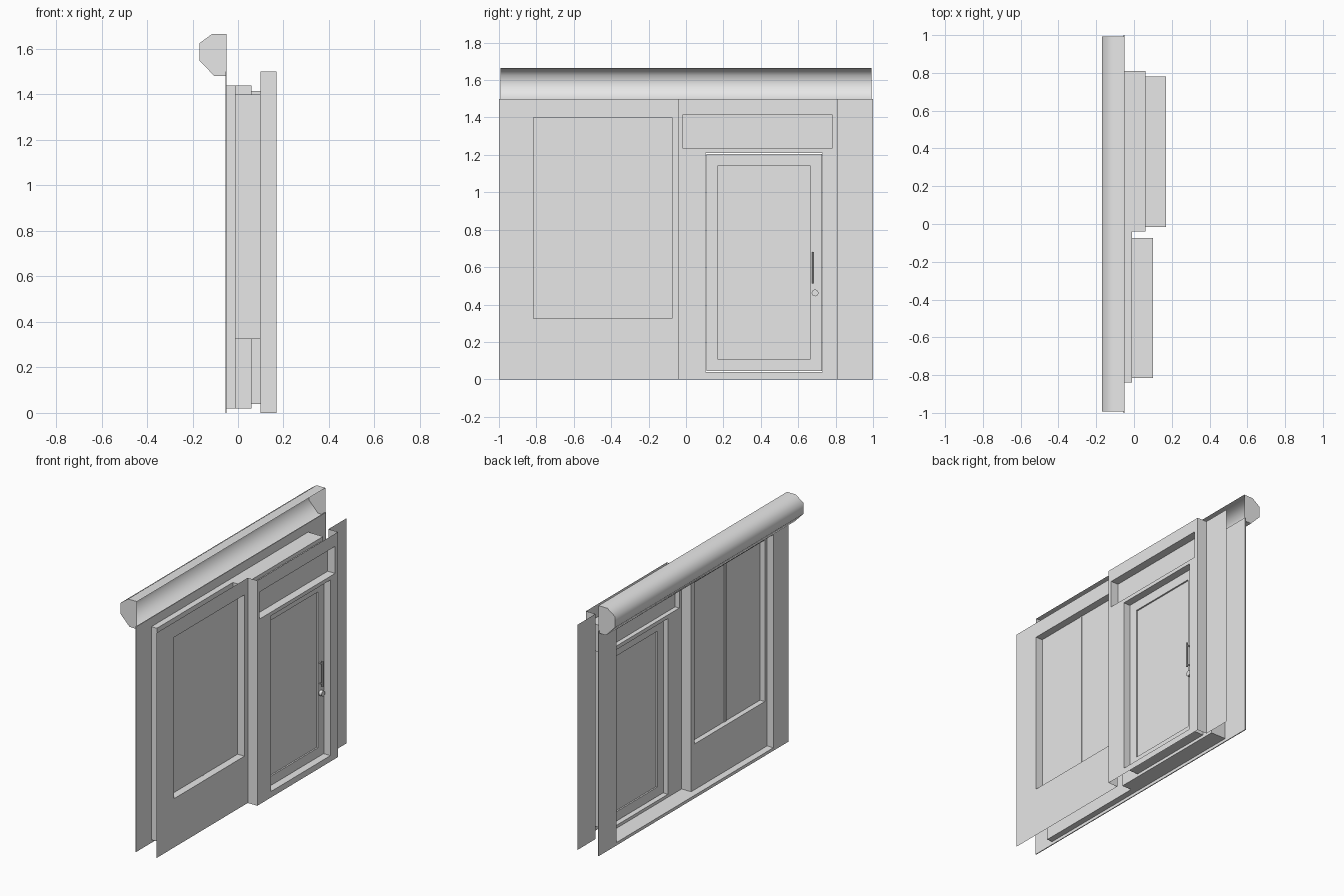
import bpy
import bmesh
from math import pi
from mathutils import Matrix

old = bpy.data.objects.get("Cube")
if old:
    bpy.data.objects.remove(old)

grey = bpy.data.materials.new("plain_grey")
grey.use_nodes = True
COLOUR = (0.8, 0.8, 0.8, 1)
grey.diffuse_color = COLOUR
grey.node_tree.nodes["Principled BSDF"].inputs["Base Color"].default_value = COLOUR


def finish(name, bm, smooth=False):
    bmesh.ops.remove_doubles(bm, verts=bm.verts, dist=0.0001)
    mesh = bpy.data.meshes.new(name)
    for f in bm.faces:
        f.smooth = smooth
    bm.to_mesh(mesh)
    bm.free()
    mesh.materials.append(grey)
    ob = bpy.data.objects.new(name, mesh)
    bpy.context.collection.objects.link(ob)
    return ob


def face(bm, pts):
    return bm.faces.new([bm.verts.new(p) for p in pts])


def sheet(bm, x, rect, holes=()):
    """Upright sheet at x with rectangular holes; rects are (y0, y1, z0, z1)."""
    rects = (rect, *holes)
    ys = sorted({v for r in rects for v in r[:2]})
    zs = sorted({v for r in rects for v in r[2:]})
    for a, b in zip(ys, ys[1:]):
        for c, d in zip(zs, zs[1:]):
            my, mz = (a + b) / 2, (c + d) / 2
            if not any(h[0] < my < h[1] and h[2] < mz < h[3] for h in holes):
                face(bm, [(x, a, c), (x, b, c), (x, b, d), (x, a, d)])


def side(bm, y, x0, x1, z0, z1):
    face(bm, [(x0, y, z0), (x1, y, z0), (x1, y, z1), (x0, y, z1)])


def level(bm, z, x0, x1, y0, y1):
    face(bm, [(x0, y0, z), (x1, y0, z), (x1, y1, z), (x0, y1, z)])


def tunnel(bm, x0, x1, rect):
    y0, y1, z0, z1 = rect
    for y in (y0, y1):
        side(bm, y, x0, x1, z0, z1)
    for z in (z0, z1):
        level(bm, z, x0, x1, y0, y1)


def slab(bm, x0, x1, rect):
    tunnel(bm, x0, x1, rect)
    sheet(bm, x0, rect)
    sheet(bm, x1, rect)


def inset(rect, d):
    return (rect[0] + d, rect[1] - d, rect[2] + d, rect[3] - d)


# Main depths and openings
OUT, WIN, DOOR = -0.05, -0.01, 0.06
IN_WIN, IN_DOOR = 0.10, 0.17
LEFT, STEP, RIGHT = -0.84, -0.04, 0.81
LOW, HIGH, TOP = 0.02, 1.44, 1.5
window = (-0.815, -0.075, 0.325, 1.40)
transom = (-0.015, 0.78, 1.235, 1.415)
door = (0.105, 0.73, 0.04, 1.21)

# Outer wall sheet with one wide opening
bm = bmesh.new()
opening = (LEFT, RIGHT, LOW, HIGH)
for x in (OUT - 0.006, OUT):
    sheet(bm, x, (-1, 1, 0, TOP), [opening])
tunnel(bm, OUT - 0.006, OUT, (-1, 1, 0, TOP))
tunnel(bm, OUT - 0.006, OUT, opening)
finish("outer_wall", bm)

# Stepped recess behind the outer opening
bm = bmesh.new()
for z in (LOW, HIGH):
    level(bm, z, OUT, WIN, LEFT, STEP)
    level(bm, z, OUT, DOOR, STEP, RIGHT)
side(bm, LEFT, OUT, WIN, LOW, HIGH)
side(bm, STEP, WIN, DOOR, LOW, HIGH)
side(bm, RIGHT, OUT, DOOR, LOW, HIGH)
sheet(bm, WIN, (LEFT, STEP, LOW, HIGH), [window])
sheet(bm, DOOR, (STEP, RIGHT, LOW, HIGH), [transom, door])
finish("stepped_recess", bm)

# Inner wall, stepping out around the door
bm = bmesh.new()
sheet(bm, IN_WIN, (-1, STEP, 0, TOP), [window])
sheet(bm, IN_DOOR, (STEP, RIGHT, 0, TOP), [transom, door])
sheet(bm, IN_WIN, (RIGHT, 1, 0, TOP))
for y in (STEP, RIGHT):
    side(bm, y, IN_WIN, IN_DOOR, 0, TOP)
finish("inner_wall", bm)

# Linings of the three openings
for name, x0, x1, rect in (("window_lining", WIN, IN_WIN, window),
                           ("transom_lining", DOOR, IN_DOOR, transom),
                           ("door_lining", DOOR, IN_DOOR, door)):
    bm = bmesh.new()
    tunnel(bm, x0, x1, rect)
    finish(name, bm)

# Window panes with a slim centre bar
bm = bmesh.new()
slab(bm, 0.025, 0.05, window)
finish("window_panes", bm)
middle = (window[0] + window[1]) / 2
bm = bmesh.new()
slab(bm, 0.02, 0.053, (middle - 0.008, middle + 0.008, window[2], window[3]))
finish("window_centre_bar", bm)

bm = bmesh.new()
slab(bm, 0.09, 0.115, transom)
finish("transom_pane", bm)

# Door leaf with a recessed panel on both faces
bm = bmesh.new()
leaf = inset(door, 0.004)
panel = inset(door, 0.066)
tunnel(bm, 0.09, 0.125, leaf)
for x, deep in ((0.09, 0.1), (0.125, 0.115)):
    sheet(bm, x, leaf, [panel])
    tunnel(bm, min(x, deep), max(x, deep), panel)
    sheet(bm, deep, panel)
finish("door_leaf", bm)


# Door handle and knob
def rod(name, radius, length, centre, axis=None, segments=16):
    bm = bmesh.new()
    m = Matrix.Translation(centre)
    if axis == "x":
        m = m @ Matrix.Rotation(pi / 2, 4, "Y")
    bmesh.ops.create_cone(bm, cap_ends=True, segments=segments, radius1=radius,
                          radius2=radius, depth=length, matrix=m)
    finish(name, bm)


rod("handle_bar", 0.005, 0.17, (0.147, 0.68, 0.597))
for end, z in (("lower", 0.53), ("upper", 0.665)):
    rod(end + "_handle_post", 0.004, 0.03, (0.135, 0.68, z), "x")
rod("door_knob", 0.018, 0.022, (0.135, 0.69, 0.462), "x", 24)

# Awning cover: open shell with rounded shading and flat end caps
profile = [(-0.05, 1.665), (-0.115, 1.665), (-0.17, 1.625),
           (-0.17, 1.55), (-0.105, 1.482), (-0.05, 1.482)]
END = 0.992
bm = bmesh.new()
for (xa, za), (xb, zb) in zip(profile, profile[1:]):
    face(bm, [(xa, -END, za), (xa, END, za), (xb, END, zb), (xb, -END, zb)])
finish("awning_cover", bm, smooth=True)
bm = bmesh.new()
for y in (-END, END):
    face(bm, [(x, y, z) for x, z in profile])
finish("awning_end_caps", bm)
